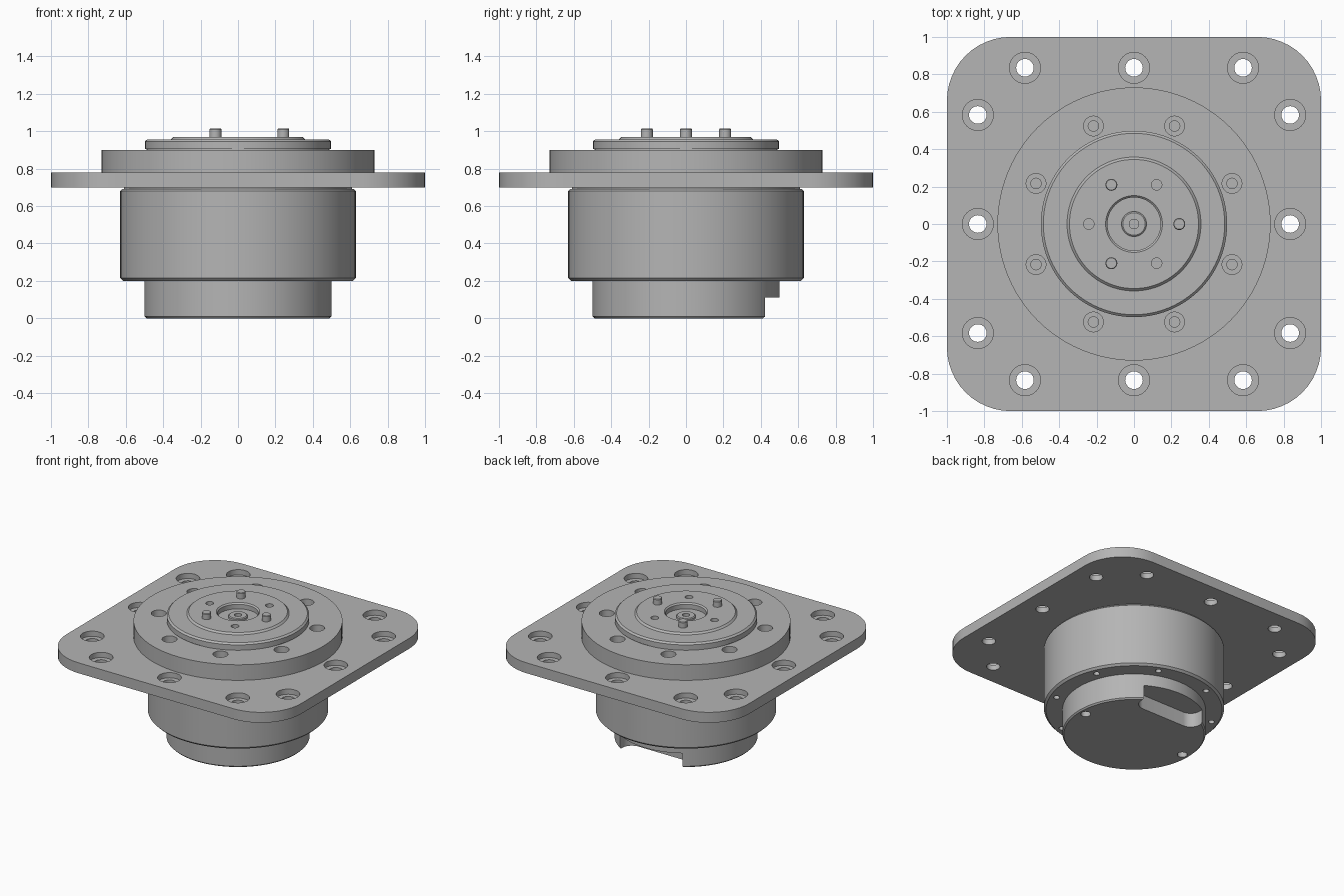
import bpy, bmesh, math
from math import cos, sin, pi, sqrt

cube = bpy.data.objects.get("Cube")
if cube:
    bpy.data.objects.remove(cube, do_unlink=True)

metal = bpy.data.materials.new("machined grey")
metal.use_nodes = True
grey = (0.46, 0.46, 0.46, 1)
metal.diffuse_color = grey
metal.node_tree.nodes["Principled BSDF"].inputs["Base Color"].default_value = grey


def lathe(bm, profile, centre=(0, 0), sides=72):
    """Closed solid turned around z from (radius, height) points, bottom to top."""
    rings = []
    for r, z in profile:
        if r == 0:
            rings.append([bm.verts.new((*centre, z))] * sides)
        else:
            rings.append([bm.verts.new((centre[0] + r * cos(2 * pi * i / sides),
                                        centre[1] + r * sin(2 * pi * i / sides), z))
                          for i in range(sides)])
    for low, high in zip(rings, rings[1:]):
        for i in range(sides):
            j = (i + 1) % sides
            bm.faces.new(dict.fromkeys((low[i], low[j], high[j], high[i])))
    for ring, flip in ((rings[0], True), (rings[-1], False)):
        if ring[0] != ring[1]:
            bm.faces.new(ring[::-1] if flip else ring)


def rounded_block(bm, x0, x1, y0, y1, z0, z1, radius, steps=12):
    """Upright slab with rounded vertical corners."""
    outline = []
    for k, (cx, cy) in enumerate(((x1 - radius, y1 - radius), (x0 + radius, y1 - radius),
                                  (x0 + radius, y0 + radius), (x1 - radius, y0 + radius))):
        for i in range(steps + 1):
            a = (k + i / steps) * pi / 2
            outline.append((cx + radius * cos(a), cy + radius * sin(a)))
    low = [bm.verts.new((x, y, z0)) for x, y in outline]
    high = [bm.verts.new((x, y, z1)) for x, y in outline]
    bm.faces.new(low[::-1])
    bm.faces.new(high)
    n = len(outline)
    for i in range(n):
        j = (i + 1) % n
        bm.faces.new((low[i], low[j], high[j], high[i]))


def make_object(name, bm):
    bmesh.ops.recalc_face_normals(bm, faces=bm.faces)
    mesh = bpy.data.meshes.new(name)
    bm.to_mesh(mesh)
    bm.free()
    mesh.materials.append(metal)
    obj = bpy.data.objects.new(name, mesh)
    bpy.context.collection.objects.link(obj)
    return obj


def finish(obj, cutter_bm=None):
    """Cut the holes, then smooth the round faces."""
    if cutter_bm:
        cutter = make_object("cutter", cutter_bm)
        cutter.hide_render = True
        mod = obj.modifiers.new("holes", "BOOLEAN")
        mod.operation, mod.solver, mod.object = "DIFFERENCE", "EXACT", cutter
        graph = bpy.context.evaluated_depsgraph_get()
        cut = bpy.data.meshes.new_from_object(obj.evaluated_get(graph))
        obj.modifiers.clear()
        obj.data = cut
        bpy.data.objects.remove(cutter, do_unlink=True)
    bpy.ops.object.select_all(action="DESELECT")
    obj.select_set(True)
    bpy.context.view_layer.objects.active = obj
    bpy.ops.object.shade_smooth_by_angle(angle=math.radians(25))


def circle_points(radius, count, start=0.0):
    return [(radius * cos(start + 2 * pi * i / count),
             radius * sin(start + 2 * pi * i / count)) for i in range(count)]


bolt_circle = circle_points(0.567, 8, pi / 8)

# Square mounting plate with counterbored holes
bm = bmesh.new()
rounded_block(bm, -1, 1, -1, 1, 0.70, 0.78, 0.34)
cut = bmesh.new()
edge, side = 0.835, 0.583
for s in (-1, 1):
    for t in (-side, 0, side):
        for spot in ((s * edge, t), (t, s * edge)):
            lathe(cut, [(0.047, 0.6), (0.047, 0.74), (0.083, 0.74), (0.083, 0.85)], spot, 32)
finish(make_object("mounting_plate", bm), cut)

# Raised flange with sunken bolt holes
bm = bmesh.new()
lathe(bm, [(0.73, 0.78), (0.73, 0.90)], sides=96)
cut = bmesh.new()
for spot in bolt_circle:
    lathe(cut, [(0.028, 0.785), (0.028, 0.83), (0.053, 0.83), (0.053, 0.95)], spot, 24)
finish(make_object("raised_flange", bm), cut)

# Main drum with threaded holes underneath
bm = bmesh.new()
lathe(bm, [(0.615, 0.2), (0.63, 0.215), (0.63, 0.68), (0.62, 0.69), (0.61, 0.69), (0.61, 0.70)],
      sides=96)
cut = bmesh.new()
for spot in bolt_circle:
    lathe(cut, [(0.022, 0.1), (0.022, 0.3)], spot, 20)
finish(make_object("main_drum", bm), cut)

# Lower cover with cable notch at the back and two holes
bm = bmesh.new()
lathe(bm, [(0.49, 0), (0.5, 0.01), (0.5, 0.2)], sides=96)
cut = bmesh.new()
rounded_block(cut, -0.265, 0.265, 0.315, 0.8, -0.1, 0.11, 0.08)
for x in (-0.44, 0.44):
    lathe(cut, [(0.035, -0.1), (0.035, 0.06)], (x, 0), 24)
finish(make_object("lower_cover", bm), cut)

# Output rotor with stepped face, central recess and dowel holes
pin_circle = circle_points(0.242, 6)
bm = bmesh.new()
lathe(bm, [(0.49, 0.90), (0.49, 0.905), (0.498, 0.905), (0.498, 0.945), (0.485, 0.957),
           (0.358, 0.957), (0.345, 0.97), (0.152, 0.97), (0.142, 0.96), (0.142, 0.925),
           (0.067, 0.925), (0.067, 0.94), (0.06, 0.945), (0.025, 0.945), (0.025, 0.91), (0, 0.91)],
      sides=96)
cut = bmesh.new()
for spot in pin_circle[1::2]:
    lathe(cut, [(0.028, 0.92), (0.028, 1.0)], spot, 24)
finish(make_object("output_rotor", bm), cut)

# Dowel pins
for i, spot in enumerate(pin_circle[::2]):
    bm = bmesh.new()
    lathe(bm, [(0.032, 0.95), (0.032, 1.01), (0.028, 1.015)], spot, 24)
    finish(make_object(f"dowel_pin_{i + 1}", bm))
